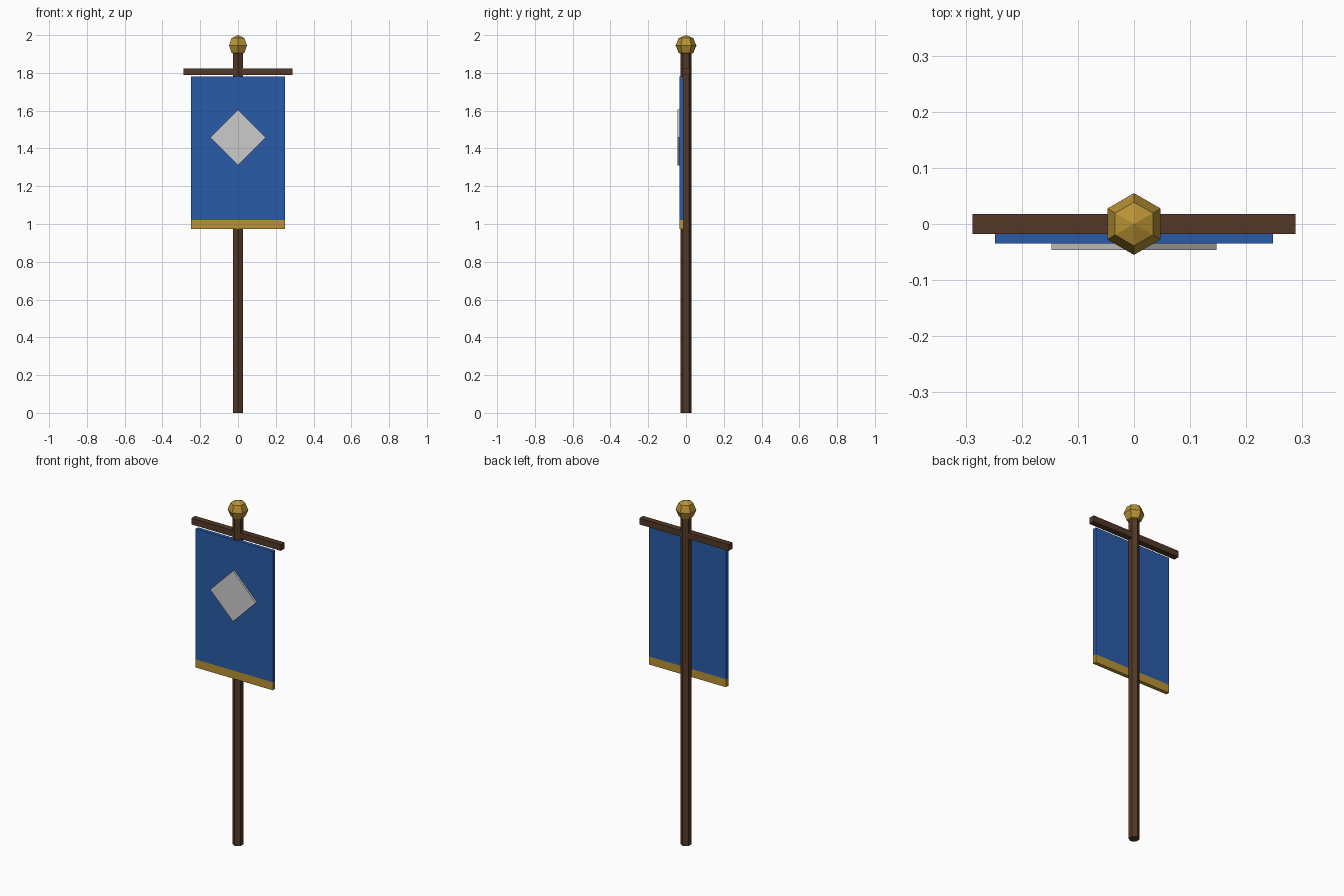
import bpy

if "Cube" in bpy.data.objects:
    bpy.data.objects.remove(bpy.data.objects["Cube"])


def material(name, rgb):
    m = bpy.data.materials.new(name)
    m.diffuse_color = (*rgb, 1)
    m.use_nodes = True
    m.node_tree.nodes["Principled BSDF"].inputs["Base Color"].default_value = m.diffuse_color
    return m


wood = material("dark_wood", (0.085, 0.04, 0.02))
blue = material("blue_cloth", (0.022, 0.105, 0.39))
gold = material("gold", (0.48, 0.29, 0.035))


def finish(name, mat):
    ob = bpy.context.object
    ob.name = name
    if mat:
        ob.data.materials.append(mat)
    return ob


def box(name, x, y, z, mat=None):
    """Box from (min, max) ranges on each axis."""
    centre = [(a + b) / 2 for a, b in (x, y, z)]
    bpy.ops.mesh.primitive_cube_add(size=1, location=centre)
    ob = finish(name, mat)
    ob.scale = [b - a for a, b in (x, y, z)]
    bpy.ops.object.transform_apply(location=False, rotation=False, scale=True)
    return ob


# Hexagonal pole
bpy.ops.mesh.primitive_cylinder_add(vertices=6, radius=0.03, depth=1.92,
                                    location=(0, 0, 0.96))
finish("pole", wood)

# Faceted finial ball, corners facing front and back like the pole
bpy.ops.mesh.primitive_uv_sphere_add(segments=6, ring_count=4, radius=0.055,
                                     location=(0, 0, 1.945),
                                     rotation=(0, 0, 0.5235988))
ball = finish("finial", gold)
# Turn so that a corner lies on the y axis whatever the primitive's start angle
if any(abs(v.co.y) < 1e-4 and v.co.x > 0.05 for v in ball.data.vertices):
    ball.rotation_euler.z = 0.5235988
else:
    ball.rotation_euler.z = 0

# Crossbar, hanging cloth and its hem
box("crossbar", (-0.288, 0.288), (-0.0175, 0.0175), (1.788, 1.824), wood)
box("banner_cloth", (-0.248, 0.248), (-0.0345, -0.0125), (1.02, 1.78), blue)
box("banner_hem", (-0.248, 0.248), (-0.0345, -0.0125), (0.973, 1.02), gold)

# Diamond emblem: a square plate stood on its corner
side = 0.147 * 2 ** 0.5
emblem = box("diamond_emblem", (-side / 2, side / 2), (-0.046, -0.0335),
             (1.458 - side / 2, 1.458 + side / 2))
emblem.rotation_euler.y = 0.7853982
